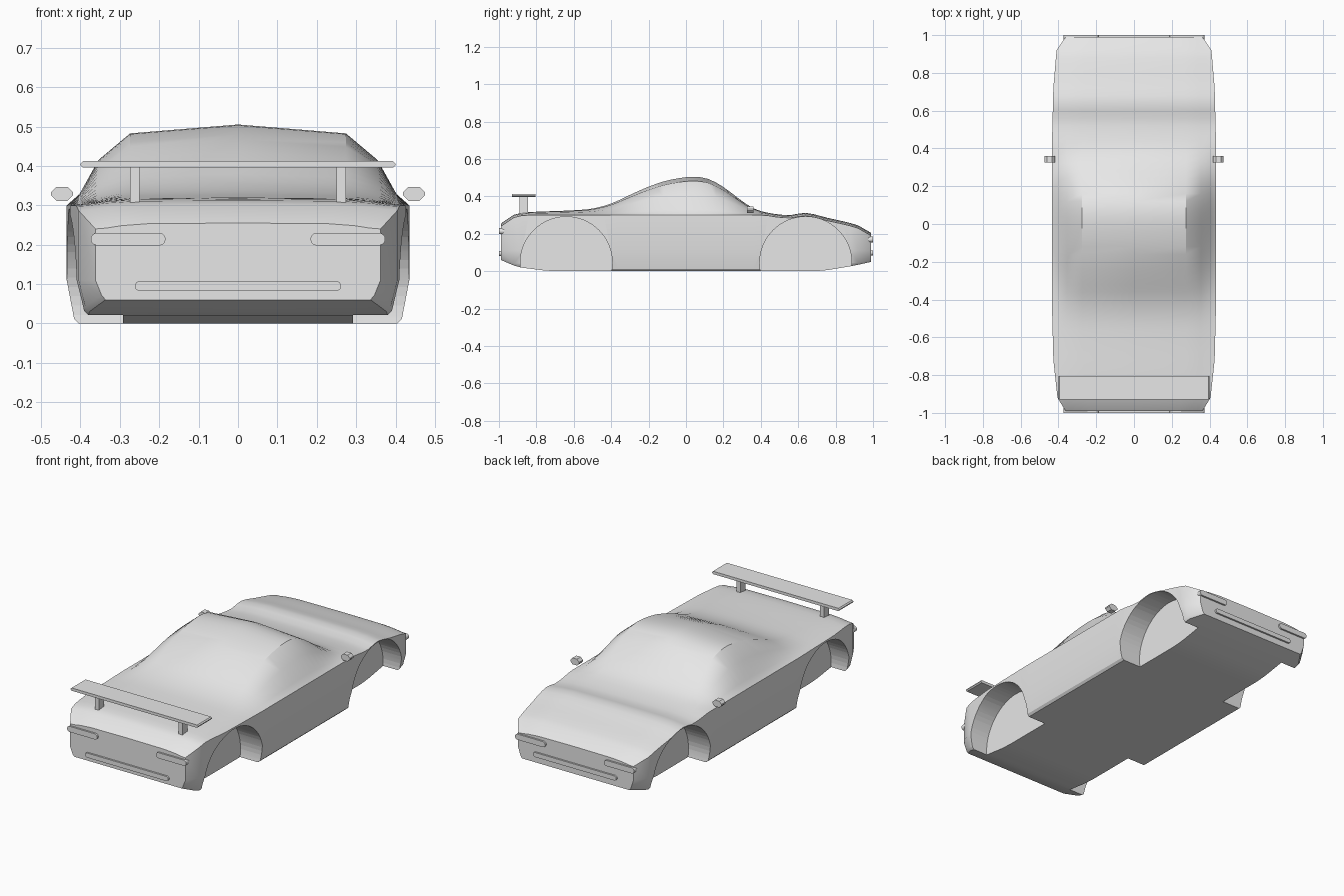
import bpy, bmesh, math

cube = bpy.data.objects.get("Cube")
if cube:
    bpy.data.objects.remove(cube, do_unlink=True)

grey = bpy.data.materials.new("light grey")
grey.use_nodes = True
colour = (0.8, 0.8, 0.8, 1)
grey.diffuse_color = colour
grey.node_tree.nodes["Principled BSDF"].inputs["Base Color"].default_value = colour


def add_object(name, bm, angle=30):
    """Turn a bmesh into a shaded object."""
    bmesh.ops.recalc_face_normals(bm, faces=bm.faces[:])
    mesh = bpy.data.meshes.new(name)
    bm.to_mesh(mesh)
    bm.free()
    obj = bpy.data.objects.new(name, mesh)
    bpy.context.collection.objects.link(obj)
    mesh.materials.append(grey)
    smooth(obj, angle)
    return obj


def smooth(obj, angle):
    bpy.ops.object.select_all(action='DESELECT')
    obj.select_set(True)
    bpy.context.view_layer.objects.active = obj
    bpy.ops.object.shade_smooth_by_angle(angle=math.radians(angle))


def prism(name, outline, y0, y1):
    """Extrude an (x, z) outline along y."""
    bm = bmesh.new()
    rings = [[bm.verts.new((x, y, z)) for x, z in outline] for y in (y0, y1)]
    bridge(bm, rings)
    return add_object(name, bm)


def bridge(bm, rings):
    """Join closed rings of points and cap both ends."""
    n = len(rings[0])
    for a, b in zip(rings, rings[1:]):
        for i in range(n):
            j = (i + 1) % n
            bm.faces.new((a[i], a[j], b[j], b[i]))
    bm.faces.new(rings[0])
    bm.faces.new(rings[-1])


def box_outline(x0, x1, z0, z1, cut=0):
    """Rectangle, with chamfered corners if cut is given."""
    if not cut:
        return [(x0, z0), (x1, z0), (x1, z1), (x0, z1)]
    return [(x0 + cut, z0), (x1 - cut, z0), (x1, z0 + cut), (x1, z1 - cut),
            (x1 - cut, z1), (x0 + cut, z1), (x0, z1 - cut), (x0, z0 + cut)]


def capsule_outline(x0, x1, z, r, steps=8):
    pts = []
    for cx, start in ((x1 - r, -90), (x0 + r, 90)):
        for i in range(steps + 1):
            a = math.radians(start + 180 * i / steps)
            pts.append((cx + r * math.cos(a), z + r * math.sin(a)))
    return pts


def curve_at(points, y, rounded=False):
    """Read a profile at y, straight or as a smooth curve."""
    y = min(max(y, points[0][0]), points[-1][0])
    last = len(points) - 1
    i = next(k for k in range(last) if y <= points[k + 1][0])
    (ya, a), (yb, b) = points[i], points[i + 1]
    t, span = (y - ya) / (yb - ya), yb - ya
    if not rounded:
        return a + (b - a) * t

    def slope(k):
        lo, hi = points[max(k - 1, 0)], points[min(k + 1, last)]
        return (hi[1] - lo[1]) / (hi[0] - lo[0])
    s, u = t * t * (3 - 2 * t), 1 - t
    return a + (b - a) * s + span * t * u * (u * slope(i) - t * slope(i + 1))


# Body: cross-sections lofted along the centre-line profile
END = 0.99
top_line = [(-END, .255), (-.92, .302), (-.85, .315), (-.62, .325), (-.5, .335),
            (-.4, .362), (-.3, .408), (-.2, .452), (-.1, .485), (.03, .505),
            (.12, .493), (.2, .45), (.28, .39), (.35, .342), (.42, .316),
            (.55, .3), (.64, .312), (.75, .287), (.92, .245), (END, .205)]
side_line = [(-END, .362), (-.92, .405), (-.72, .427), (-.4, .435),
             (.4, .435), (.72, .427), (.92, .41), (END, .362)]
floor_line = [(-END, .06), (-.9, .022), (-.75, .003), (-.68, 0),
              (.68, 0), (.75, .005), (.9, .03), (END, .05)]
# fractions of width and of height above the shoulder
roof_shape = [(0, 1), (.63, .89), (.815, .56), (.925, .14), (1, 0)]

stations = [-END] + [-.92 + i * .04 for i in range(47)] + [END]
bm = bmesh.new()
rings = []
for y in stations:
    top = curve_at(top_line, y, True)
    w = curve_at(side_line, y)
    floor = curve_at(floor_line, y)
    belt = min(.3, top - .015)
    half = [(w * fx, belt + (top - belt) * fz) for fx, fz in roof_shape]
    half += [(w, .11), (w * .957, floor + .012), (w * .93, floor), (0, floor)]
    ring = half + [(-x, z) for x, z in half[-2:0:-1]]
    rings.append([bm.verts.new((x, y, z)) for x, z in ring])
bridge(bm, rings)
body = add_object("body", bm)

# Wheel arches cut into the body
for side in (-1, 1):
    for y in (-.64, .64):
        bpy.ops.mesh.primitive_cylinder_add(
            vertices=64, radius=.246, depth=.4,
            location=(side * .492, y, .045), rotation=(0, math.pi / 2, 0))
        cutter = bpy.context.object
        cutter.name = "arch_cutter"
        cutter.hide_render = True
        cutter.data.materials.append(grey)
        cut = body.modifiers.new("arch", 'BOOLEAN')
        cut.operation = 'DIFFERENCE'
        cut.solver = 'EXACT'
        cut.object = cutter
        bpy.context.view_layer.objects.active = body
        bpy.ops.object.modifier_apply(modifier=cut.name)
        bpy.data.objects.remove(cutter, do_unlink=True)
smooth(body, 50)

# Wing and its posts
prism("wing", box_outline(-.4, .4, .396, .412, .006), -.93, -.805)
for side, label in ((1, "left"), (-1, "right")):
    x = side * .262
    prism(label + "_wing_post", box_outline(x - .012, x + .012, .3, .4), -.89, -.845)

    # Door mirrors
    x = side * .447
    prism(label + "_mirror", box_outline(x - .028, x + .028, .311, .347, .014),
          .325, .36)

    # Lamps at both ends
    x0, x1 = sorted((side * .184, side * .374))
    prism(label + "_front_lamp", capsule_outline(x0, x1, .214, .016), -1, -.97)
    prism(label + "_rear_lamp", capsule_outline(x0, x1, .17, .016), .97, 1)

# Long trim bars under the lamps
prism("front_trim", capsule_outline(-.262, .262, .095, .013), -1, -.97)
prism("rear_trim", capsule_outline(-.262, .262, .098, .013), .97, 1)
